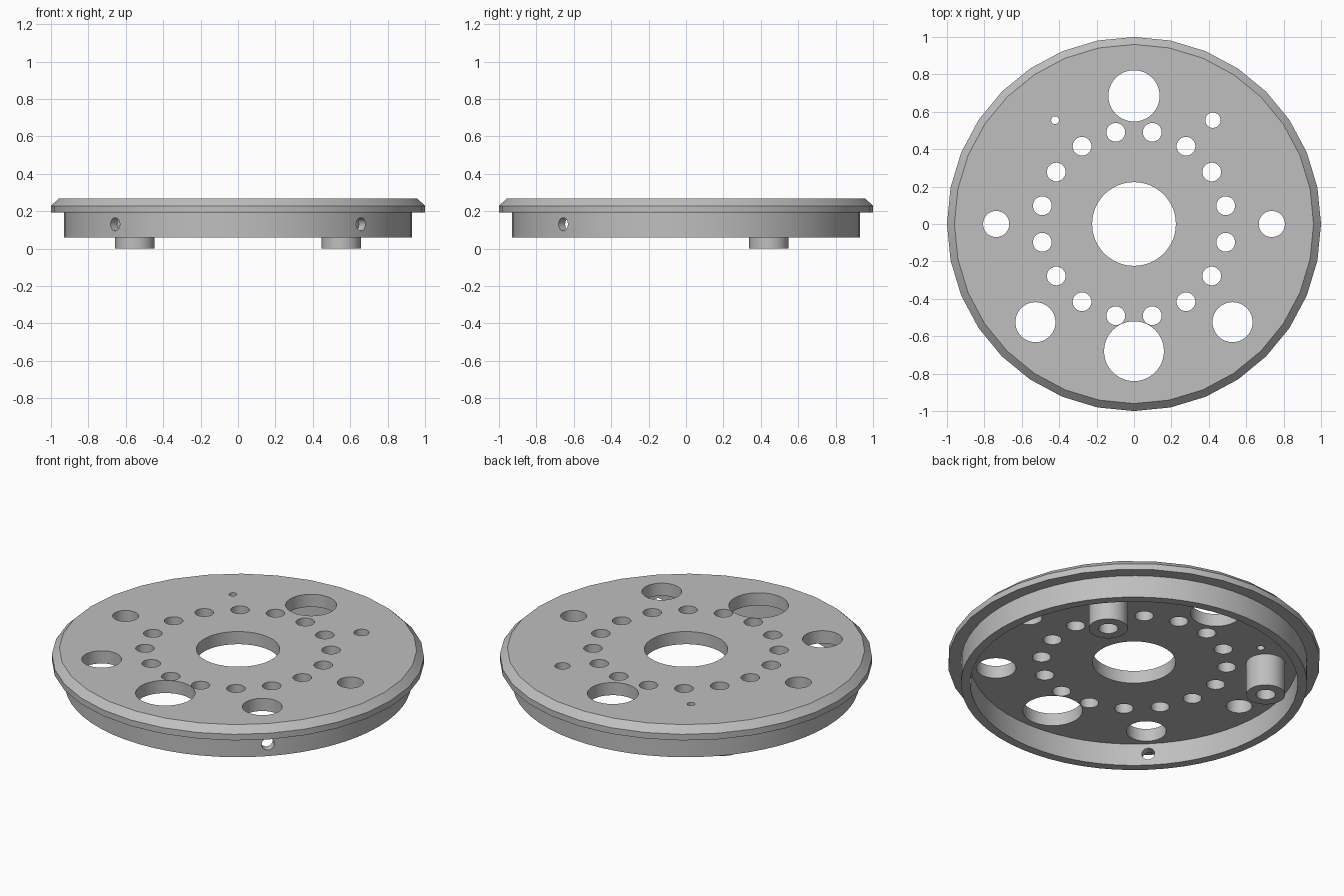
import bpy, bmesh
from math import cos, sin, pi, radians
from mathutils import Matrix, Vector

cube = bpy.data.objects.get("Cube")
if cube:
    bpy.data.objects.remove(cube, do_unlink=True)

TOP, UNDER, SKIRT_BOTTOM = 0.267, 0.192, 0.06

grey = bpy.data.materials.new("light_grey")
grey.use_nodes = True
colour = (0.52, 0.52, 0.52, 1)
grey.diffuse_color = colour
grey.node_tree.nodes["Principled BSDF"].inputs["Base Color"].default_value = colour


def finish(name, bm):
    bmesh.ops.recalc_face_normals(bm, faces=bm.faces)
    mesh = bpy.data.meshes.new(name)
    bm.to_mesh(mesh)
    bm.free()
    mesh.materials.append(grey)
    obj = bpy.data.objects.new(name, mesh)
    bpy.context.collection.objects.link(obj)
    return obj


def lathe(name, profile, sides, centre=(0, 0), closed=False):
    """Turn a (radius, z) profile around z; open profiles get capped ends."""
    bm = bmesh.new()
    rings = [[bm.verts.new((centre[0] + r * cos(2 * pi * i / sides),
                            centre[1] + r * sin(2 * pi * i / sides), z))
              for i in range(sides)] for r, z in profile]
    pairs = list(zip(rings, rings[1:]))
    if closed:
        pairs.append((rings[-1], rings[0]))
    else:
        bm.faces.new(rings[0])
        bm.faces.new(rings[-1])
    for a, b in pairs:
        for i in range(sides):
            j = (i + 1) % sides
            bm.faces.new((a[i], a[j], b[j], b[i]))
    return finish(name, bm)


def drill(target, holes):
    """Cut (matrix, radius, depth) cylinders out of the target."""
    bm = bmesh.new()
    for matrix, radius, depth in holes:
        bmesh.ops.create_cone(bm, cap_ends=True, segments=48, radius1=radius,
                              radius2=radius, depth=depth, matrix=matrix)
    cutter = finish("hole_cutter", bm)
    cutter.hide_render = True
    mod = target.modifiers.new("holes", 'BOOLEAN')
    mod.operation = 'DIFFERENCE'
    mod.solver = 'EXACT'
    mod.object = cutter
    bpy.context.view_layer.objects.active = target
    bpy.ops.object.modifier_apply(modifier=mod.name)
    bpy.data.objects.remove(cutter, do_unlink=True)


# Chamfered cover plate
plate = lathe("cover_plate", [(0.93, UNDER), (1, UNDER), (1, 0.228), (0.96, TOP)], 32)

# Centre bore, big ports, side ports and the two small holes
ports = [(0, 0, 0.224), (0, 0.685, 0.137), (0, -0.68, 0.16),
         (-0.422, 0.555, 0.021), (0.422, 0.555, 0.041)]
for side in (-1, 1):
    ports += [(side * 0.737, 0, 0.07), (side * 0.527, -0.525, 0.107)]
# Ring of bolt holes
for k in range(16):
    a = radians(11.25 + 22.5 * k)
    ports.append((0.5 * cos(a), 0.5 * sin(a), 0.05))
drill(plate, [(Matrix.Translation((x, y, 0.23)), r, 0.3) for x, y, r in ports])

# Skirt under the plate, with two radial screw holes at the front corners
skirt = lathe("skirt", [(0.93, SKIRT_BOTTOM), (0.93, 0.2),
                        (0.88, 0.2), (0.88, SKIRT_BOTTOM)], 64, closed=True)
screws = []
for side in (-1, 1):
    out = Vector((side, -1, 0)).normalized()
    turn = out.to_track_quat('Z', 'Y').to_matrix().to_4x4()
    screws.append((Matrix.Translation(out * 0.9 + Vector((0, 0, 0.13))) @ turn, 0.035, 0.3))
drill(skirt, screws)

# Bored bosses at the back
parts = [plate, skirt]
for side, label in ((1, "left"), (-1, "right")):
    parts.append(lathe(label + "_boss", [(0.105, 0.2), (0.105, 0), (0.052, 0), (0.052, 0.19)],
                       48, centre=(side * 0.552, 0.443)))

# Smooth round walls, crisp edges
bpy.ops.object.select_all(action='DESELECT')
for part in parts:
    part.select_set(True)
bpy.context.view_layer.objects.active = plate
bpy.ops.object.shade_smooth_by_angle(angle=radians(25))
